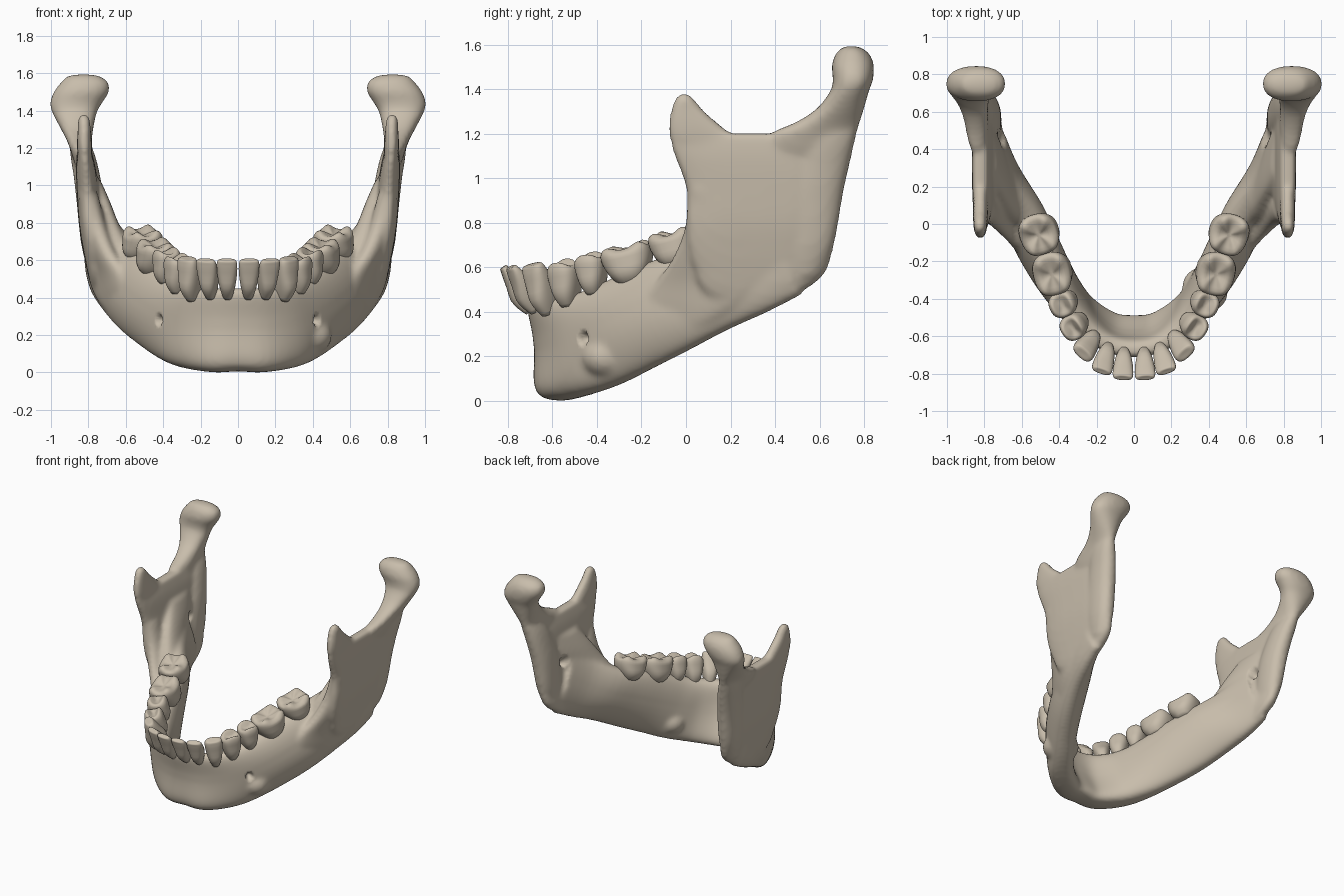
import bpy, bmesh, math
from mathutils import Vector, Matrix

if "Cube" in bpy.data.objects:
    bpy.data.objects.remove(bpy.data.objects["Cube"])

bone = bpy.data.materials.new("bone")
bone.diffuse_color = (0.58, 0.51, 0.41, 1)
bone.use_nodes = True
bone.node_tree.nodes["Principled BSDF"].inputs["Base Color"].default_value = bone.diffuse_color


def dense(rows, n):
    """Catmull-Rom interpolation of rows of numbers."""
    out = []
    for i in range(len(rows) - 1):
        a, b, c, d = (rows[max(0, min(len(rows) - 1, i + k))] for k in (-1, 0, 1, 2))
        for j in range(n):
            t = j / n
            out.append([0.5 * (2*q + (r-p)*t + (2*p-5*q+4*r-s)*t*t + (3*q-p-3*r+s)*t**3)
                        for p, q, r, s in zip(a, b, c, d)])
    return out + [list(rows[-1])]


def spow(v, e):
    return math.copysign(abs(v) ** e, v)


def loft(bm, rings):
    """Closed skin through rings of equal size, capped at both ends."""
    vs = [[bm.verts.new(p) for p in ring] for ring in rings]
    n = len(vs[0])
    faces = [bm.faces.new((a[i], a[(i+1) % n], b[(i+1) % n], b[i]))
             for a, b in zip(vs, vs[1:]) for i in range(n)]
    faces += [bm.faces.new(vs[0][::-1]), bm.faces.new(vs[-1])]
    bmesh.ops.recalc_face_normals(bm, faces=faces)


def stack(bm, rows, side, e=0.75, shear=(0, 0), n=28):
    """Loft of level rounded sections: z, centre x, y front, y back, half thickness.
    Shear slants the sections sideways, from first row to last."""
    rings = []
    rows = dense(rows, 4)
    for i, (z, x, y0, y1, rx) in enumerate(rows):
        cy, ry = (y0 + y1) / 2, (y1 - y0) / 2
        k = shear[0] + (shear[1] - shear[0]) * i / (len(rows) - 1)
        ring = []
        for j in range(n):
            a = 2 * math.pi * j / n
            dy = ry * spow(math.sin(a), e)
            ring.append((side * (x + k * dy + rx * spow(math.cos(a), e)), cy + dy, z))
        rings.append(ring)
    loft(bm, rings)


def add_object(name, bm):
    mesh = bpy.data.meshes.new(name)
    bm.to_mesh(mesh)
    bm.free()
    mesh.materials.append(bone)
    ob = bpy.data.objects.new(name, mesh)
    bpy.context.collection.objects.link(ob)
    for p in mesh.polygons:
        p.use_smooth = True
    return ob


jaw = bmesh.new()

# Arched body: base point, top point, half widths at base, middle and top
half = [
    (0, -.57, .005, 0, -.675, .45, .165, .06, .075),
    (.13, -.555, .00, .13, -.65, .45, .165, .062, .075),
    (.285, -.445, .025, .235, -.58, .46, .135, .08, .075),
    (.395, -.305, .07, .315, -.48, .485, .105, .098, .075),
    (.50, -.16, .14, .385, -.35, .54, .09, .112, .08),
    (.60, .00, .22, .465, -.17, .62, .085, .118, .088),
    (.685, .18, .315, .55, .02, .69, .08, .11, .09),
    (.74, .36, .395, .665, .20, .80, .075, .09, .065),
    (.77, .52, .475, .735, .36, .93, .06, .07, .04)]
mirrored = [(-r[0], r[1], r[2], -r[3]) + r[4:] for r in half[:0:-1]]
rows = dense(mirrored + half, 4)
mids = [Vector(((r[0]+r[3])/2, (r[1]+r[4])/2, 0)) for r in rows]
rings = []
for i, r in enumerate(rows):
    tan = (mids[min(i+1, len(mids)-1)] - mids[max(i-1, 0)]).normalized()
    out = Vector((tan.y, -tan.x, 0))
    base, top = Vector(r[:3]), Vector(r[3:6])
    ring = []
    for k in range(32):
        a = 2 * math.pi * k / 32
        t = 0.5 + 0.5 * spow(math.sin(a), 0.95 if k > 16 else 0.7)
        w = r[6]*(1-t)*(1-2*t) + r[7]*4*t*(1-t) + r[8]*t*(2*t-1)
        ring.append(base.lerp(top, t) + out * w * spow(math.cos(a), 0.7))
    rings.append(ring)
loft(jaw, rings)

for s in (1, -1):
    # Upright plate at the back of the jaw
    stack(jaw, [(.42, .735, .18, .37, .03), (.47, .743, .10, .48, .045),
                (.52, .75, .06, .57, .052), (.58, .757, .04, .63, .058),
                (.68, .772, .01, .662, .062), (.80, .79, .00, .685, .062),
                (.95, .803, .00, .71, .059), (1.08, .813, -.045, .74, .054),
                (1.15, .819, -.07, .755, .045), (1.20, .823, -.07, .77, .035)], s, 0.7)
    # Thick rear border
    stack(jaw, [(.56, .765, .46, .60, .045), (.70, .775, .44, .665, .066),
                (.90, .788, .46, .70, .074), (1.05, .808, .50, .733, .071),
                (1.16, .83, .54, .758, .066), (1.24, .848, .58, .775, .05)], s, 0.9)
    # Front blade
    stack(jaw, [(1.10, .815, -.04, .33, .035), (1.18, .82, -.075, .23, .04),
                (1.25, .822, -.077, .14, .038), (1.31, .822, -.066, .075, .034),
                (1.355, .824, -.05, .035, .03), (1.38, .825, -.025, .01, .02)], s, 0.8)
    # Neck and rounded joint head
    stack(jaw, [(1.04, .812, .40, .72, .03), (1.12, .825, .35, .745, .05),
                (1.20, .84, .38, .768, .06),
                (1.25, .85, .49, .782, .07), (1.31, .862, .585, .80, .09),
                (1.39, .874, .648, .822, .12), (1.44, .866, .66, .84, .14),
                (1.50, .837, .655, .845, .148), (1.55, .82, .668, .83, .127),
                (1.582, .825, .695, .795, .09), (1.593, .825, .72, .765, .04)], s, 0.9)
    # Slanting outer face joining plate and body
    stack(jaw, [(.22, .52, -.24, -.06, .03), (.32, .58, -.27, .08, .053),
                (.42, .648, -.22, .22, .06), (.54, .70, -.13, .32, .068),
                (.66, .742, -.05, .30, .07), (.80, .775, .00, .25, .066),
                (.95, .80, .01, .14, .052)], s, 0.9, (.7, 0))
    # Inner shelf rising behind the last tooth
    stack(jaw, [(.50, .66, .00, .30, .06), (.60, .665, -.02, .34, .09),
                (.70, .69, .02, .38, .085), (.80, .72, .08, .44, .07),
                (.92, .747, .16, .52, .052), (1.03, .77, .25, .54, .03)], s, 0.9, (.35, .1))

# Smooth swelling through one side of the body
bmesh.ops.create_uvsphere(jaw, u_segments=24, v_segments=16, radius=1,
    matrix=Matrix.Translation((.38, -.35, .195)) @ Matrix.Rotation(math.radians(-38), 4, 'Z')
    @ Matrix.Diagonal((.128, .115, .10, 1)))

# Fuse the bone pieces into one skin
ob = add_object("jaw_bone", jaw)
mod = ob.modifiers.new("fuse", 'REMESH')
mod.mode, mod.voxel_size, mod.use_smooth_shade = 'VOXEL', 0.014, True
mod = ob.modifiers.new("soften", 'SMOOTH')
mod.factor, mod.iterations = 0.5, 10
mesh = bpy.data.meshes.new_from_object(ob.evaluated_get(bpy.context.evaluated_depsgraph_get()))
ob.modifiers.clear()
ob.data = mesh
if not mesh.materials:
    mesh.materials.append(bone)

# Nerve openings pressed into the outer front and inner rear surfaces
normals = [v.normal.copy() for v in mesh.vertices]
for s in (1, -1):
    for c, d, r, depth in (((.42, -.46, .28), (-.75, .65, 0), .03, .05),
                           ((.71, .45, .86), (.9, -.15, -.4), .04, .05)):
        c = Vector((s * c[0], c[1], c[2]))
        d = Vector((s * d[0], d[1], d[2])).normalized()
        for v, nrm in zip(mesh.vertices, normals):
            q = v.co - c
            along = q.dot(d)
            dist = (q - d * along).length
            if abs(along) < .1 and dist < r and nrm.dot(d) < 0:
                v.co += d * depth * (1 - (dist / r) ** 2)


def tooth(name, base, top, angle, md, bl, edge, cusps, depth, side):
    """Crown from neck to biting surface; md along the arch, bl across, edge = top thinning."""
    base, top = Vector(base), Vector(top)
    w = (top - base).normalized()
    u = Vector((math.cos(math.radians(angle)), math.sin(math.radians(angle)), 0))
    u = (u - w * u.dot(w)).normalized()
    v = w.cross(u)
    h = (top - base).length
    # height, width factor, depth factor, cusp strength
    prof = [(-.12, .45, .66, 0), (.08, .66, .9, 0), (.32, .84, 1, 0), (.6, .97, .5 + .5*edge, 0),
            (.82, 1, .15 + .85*edge, .2), (.94, .95, .88*edge, .7), (1, .78, .68*edge, 1)]
    if cusps:
        prof += [(.93, .42, .42*edge, .7), (.86, .12, .12*edge, 0)]
    else:
        prof += [(1, .3, .2*edge, 0)]
    bm = bmesh.new()
    rings = []
    for t, fu, fv, k in dense(prof, 2):
        ring = []
        for i in range(32):
            a = 2 * math.pi * i / 32
            wave = k * math.cos(cusps * a + math.pi) if cusps else 0
            g = 1 + .05 * wave
            p = base + w * (t * h + depth * wave) + u * (md * fu * g * spow(math.cos(a), .8)) \
                + v * (bl * fv * g * spow(math.sin(a), .8))
            ring.append((side * p.x, p.y, p.z))
        rings.append(ring)
    loft(bm, rings)
    add_object(name, bm)


# Row of teeth on both sides
teeth = [
    ("central_incisor", (.055, -.70, .43), (.06, -.822, .60), 4, .055, .06, .38, 0, 0),
    ("lateral_incisor", (.145, -.675, .43), (.174, -.787, .60), 20, .056, .062, .4, 0, 0),
    ("canine", (.235, -.615, .42), (.274, -.693, .61), 45, .062, .076, .5, 0, 0),
    ("front_premolar", (.31, -.525, .45), (.33, -.56, .615), 58, .070, .076, .85, 2, .014),
    ("rear_premolar", (.372, -.41, .50), (.385, -.435, .65), 66, .070, .078, .9, 2, .012),
    ("front_molar", (.435, -.24, .545), (.44, -.275, .693), 78, .118, .106, .92, 4, .010),
    ("rear_molar", (.508, -.03, .62), (.51, -.065, .758), 72, .112, .108, .92, 4, .012)]
for s, tag in ((1, "right"), (-1, "left")):
    for name, *spec in teeth:
        tooth(tag + "_" + name, *spec, s)
